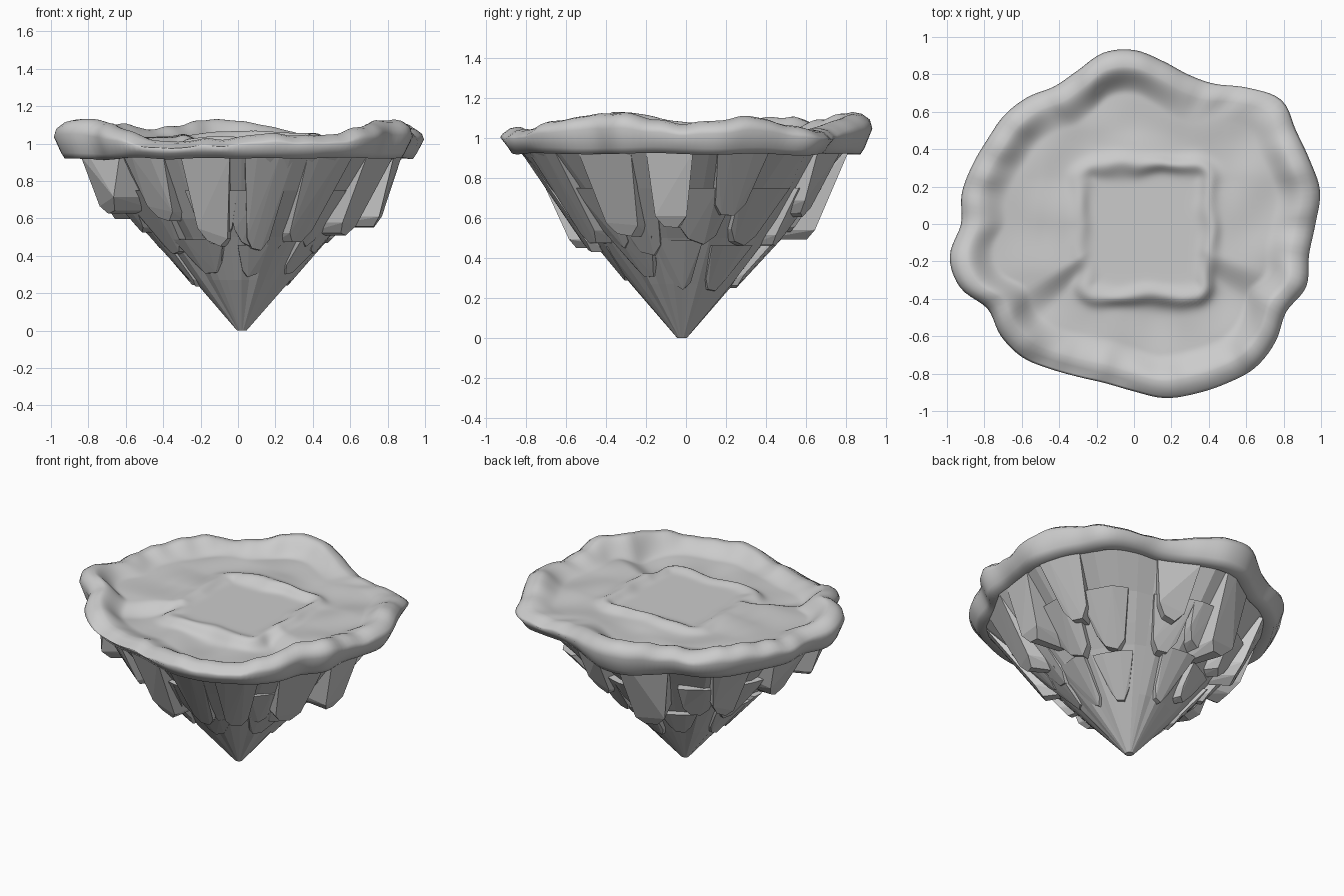
import bpy, bmesh, random
from math import sin, cos, radians, degrees, atan2, hypot, exp, tau
from mathutils import Vector, noise

cube = bpy.data.objects.get("Cube")
if cube:
    bpy.data.objects.remove(cube)
random.seed(4)

stone = bpy.data.materials.new("grey_stone")
stone.use_nodes = True
GREY = (0.6, 0.6, 0.6, 1)
stone.diffuse_color = GREY
stone.node_tree.nodes["Principled BSDF"].inputs["Base Color"].default_value = GREY

# Plan outline radius every ten degrees, rim height every twenty
OUTLINE = [.97, 1.01, 1.0, 1.0, 1.03, .95, .865, .85, .885, .93, .93, .875,
           .85, .885, .905, .905, .92, .935, .925, 1.0, .99, .905, .93, .93,
           .895, .87, .865, .895, .945, .965, .985, 1.005, .985, .94, .98, .95]
CREST = [1.07, 1.11, 1.04, 1.05, 1.1, 1.13, 1.08, 1.1, 1.09,
         1.08, 1.13, 1.09, 1.01, 1.02, 1.05, 1.05, 1.10, 1.13]
# Cone height, radius and how far it follows the outline
PROFILE = [(.95, .89, 1), (.75, .7, .8), (.6, .56, .5), (.5, .46, .3),
           (.27, .26, 0), (0, .025, 0)]


def loop_value(values, angle):
    """Smooth interpolation around a closed list of samples."""
    f = (angle / tau % 1) * len(values)
    i, t = int(f), f - int(f)
    a, b, c, d = (values[(i + k) % len(values)] for k in (-1, 0, 1, 2))
    return b + t / 2 * (c - a + t * (2*a - 5*b + 4*c - d + t * (3*(b - c) + d - a)))


def step(lo, hi, v):
    t = min(max((v - lo) / (hi - lo), 0), 1)
    return t * t * (3 - 2 * t)


def cone_radius(z, a):
    """Radius of the cone at a height and angle."""
    for (z1, r1, f1), (z0, r0, f0) in zip(PROFILE, PROFILE[1:]):
        if z >= z0:
            t = (z - z0) / (z1 - z0)
            r, f = r0 + (r1 - r0) * t, f0 + (f1 - f0) * t
            return r * (1 + f * (loop_value(OUTLINE, a) - 1))


def make_object(name, bm, smooth=False):
    bmesh.ops.recalc_face_normals(bm, faces=bm.faces)
    me = bpy.data.meshes.new(name)
    bm.to_mesh(me)
    bm.free()
    me.materials.append(stone)
    for p in me.polygons:
        p.use_smooth = smooth
    ob = bpy.data.objects.new(name, me)
    bpy.context.collection.objects.link(ob)


def skin(bm, rings, cap_start=False, cap_end=False):
    """Join closed rings of points with quads."""
    rows = [[bm.verts.new(p) for p in ring] for ring in rings]
    n = len(rows[0])
    for a, b in zip(rows, rows[1:]):
        for i in range(n):
            j = (i + 1) % n
            bm.faces.new((a[i], a[j], b[j], b[i]))
    if cap_start:
        bm.faces.new(rows[0])
    if cap_end:
        bm.faces.new(rows[-1])


def ground(x, y):
    """Height of the inner ground: square ridge, shallow court, lower south side."""
    wob = 0.025 * noise.noise((x * 6, y * 6, 2))
    dx, dy = abs(x - .06) - .27, abs(y + .04) - .28
    d = hypot(max(dx, 0), max(dy, 0)) + min(max(dx, dy), 0) - .075 + wob
    ang = degrees(atan2(y, x)) % 360
    south = step(211, 225, ang) * (1 - step(325, 340, ang))
    outer = 1.03 - .05 * south + .02 * noise.noise((x * 4, y * 4, 0))
    inside = 1 - step(-.06, .05, d)
    z = outer + (1.02 - outer) * inside
    return z + (.035 - .015 * step(.1, .3, -x)) * exp(-(d / .045) ** 2)


# Rolled rim and top ground
N, INNER = 180, 60
rings = [[] for _ in range(7 + INNER)]
for i in range(N):
    a = tau * i / N
    r = loop_value(OUTLINE, a)
    n = Vector((cos(a), sin(a), 0))
    top = loop_value(CREST, a) + .02 * noise.noise(n * 7)
    low = .92 + .015 * noise.noise(n * 3)
    section = [(r * .86, low + .005), (r - .06, low), (r - .04, low + .03),
               (r, low + .62 * (top - low)), (r - .012, top - .035),
               (r - .05, top - .008), (r - .09, top)]
    for k, (rad, z) in enumerate(section):
        rings[k].append((rad * n.x, rad * n.y, z))
    for k in range(INNER):
        rad = (r - .09) * (1 - (k + 1) / (INNER + .3))
        x, y = rad * n.x, rad * n.y
        blend = step(r - .24, r - .09, rad)
        z = ground(x, y)
        rings[7 + k].append((x, y, z + (top - z) * blend))
bm = bmesh.new()
skin(bm, rings, cap_end=True)
make_object("island_top", bm, smooth=True)

# Faceted, fluted cone core
COLUMNS = 40
flute = [random.uniform(-.045, .03) for _ in range(COLUMNS)]
rings = []
for z, _, _ in PROFILE:
    ring = []
    for i in range(COLUMNS):
        a = tau * i / COLUMNS
        r = cone_radius(z, a) * (1 + flute[i] * (z < .9))
        ring.append((r * cos(a) + .02, r * sin(a) - .02, z))
    rings.append(ring)
bm = bmesh.new()
skin(bm, rings, cap_start=True, cap_end=True)
make_object("cone_core", bm)


def shard(name, angle, half, z_top, z_low, out_top, r_low, taper=.75):
    """Wedge of rock rooted in the cone, with a ragged lower edge."""
    bm = bmesh.new()
    lean = random.uniform(-.04, .04)
    for k in (-1, -.5, .4, 1):
        ragged = .07 * k * k + lean * k
        for z, w in ((z_top, 1), (z_low + ragged, taper)):
            a = radians(angle + half * k * w)
            core = cone_radius(z, a)
            r = core + out_top if z == z_top else r_low + ragged * .7
            for q in (r, min(r, core) - .06):
                bm.verts.new((q * cos(a) + .01, q * sin(a) - .01, z))
    hull = bmesh.ops.convex_hull(bm, input=bm.verts)
    loose = [v for v in hull["geom_interior"] if isinstance(v, bmesh.types.BMVert)]
    bmesh.ops.delete(bm, geom=loose, context="VERTS")
    make_object(name, bm)


# Large shards hanging from the rim: angle, half width, bottom, lower radius
UPPER = [(355, 8, .54, .71), (332, 10, .5, .62), (304, 9, .46, .54),
         (281, 9, .42, .47), (256, 10, .45, .55), (230, 9, .58, .62),
         (207, 11, .62, .76), (176, 10, .6, .67), (146, 9, .53, .6),
         (106, 11, .48, .62), (72, 10, .6, .61), (20, 9, .6, .64)]
for i, (angle, half, z_low, r_low) in enumerate(UPPER):
    shard(f"upper_shard_{i + 1}", angle, half, .93, z_low, .01, r_low)

# Middle belt of broad plates with level tops
for i in range(12):
    z_low = random.uniform(.4, .54)
    shard(f"middle_shard_{i + 1}", i * 30 + random.uniform(3, 17),
          random.uniform(10, 14), .75, z_low, .03, z_low * .94 + .04)

# Lower fans narrowing towards the tip
for i in range(9):
    z_low = random.uniform(.22, .3)
    shard(f"lower_shard_{i + 1}", i * 40 + random.uniform(-8, 8),
          random.uniform(13, 18), random.uniform(.45, .54), z_low,
          random.uniform(.02, .05), z_low + .015)
